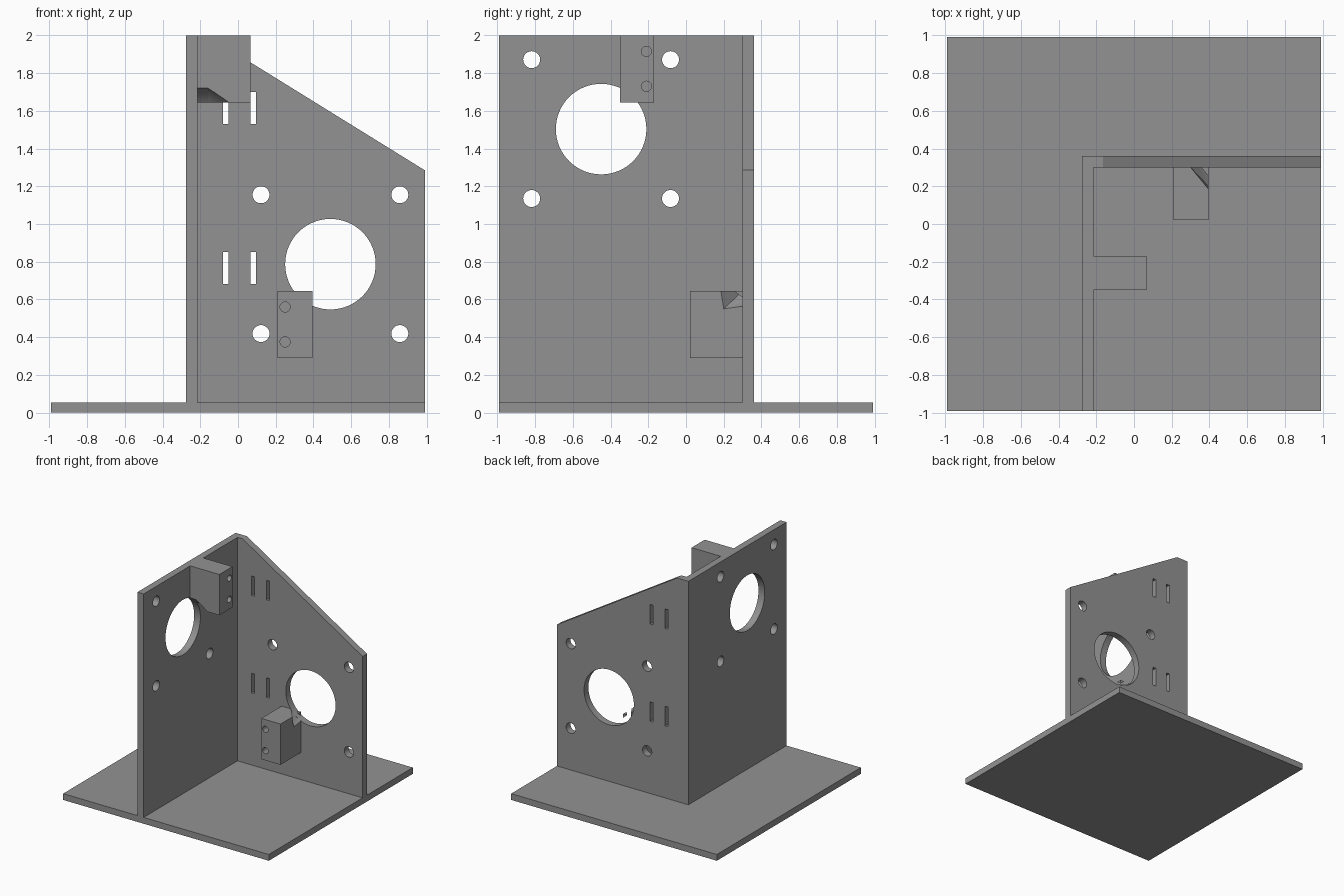
import bpy, bmesh, math
from mathutils import Matrix, Vector

if "Cube" in bpy.data.objects:
    bpy.data.objects.remove(bpy.data.objects["Cube"])

steel = bpy.data.materials.new("grey")
steel.diffuse_color = (0.29, 0.29, 0.29, 1)
steel.use_nodes = True
steel.node_tree.nodes["Principled BSDF"].inputs["Base Color"].default_value = steel.diffuse_color


def make(name, bm):
    bmesh.ops.recalc_face_normals(bm, faces=bm.faces[:])
    me = bpy.data.meshes.new(name)
    bm.to_mesh(me)
    bm.free()
    me.materials.append(steel)
    ob = bpy.data.objects.new(name, me)
    bpy.context.collection.objects.link(ob)
    return ob


def hull(name, points):
    bm = bmesh.new()
    for p in points:
        bm.verts.new(p)
    bmesh.ops.convex_hull(bm, input=bm.verts[:])
    return make(name, bm)


def box(name, x, y, z):
    return hull(name, [(a, b, c) for a in x for b in y for c in z])


def cone(name, axis, start, end, centre, r1, r2, sides):
    """Round cutter along axis 'X' or 'Y'; centre is (other horizontal, z)."""
    bm = bmesh.new()
    bmesh.ops.create_cone(bm, cap_ends=True, segments=sides, radius1=r1,
                          radius2=r2, depth=end - start)
    mid = (start + end) / 2
    if axis == 'X':
        rot = Matrix.Rotation(math.pi / 2, 4, 'Y')
        pos = (mid, centre[0], centre[1])
    else:
        rot = Matrix.Rotation(-math.pi / 2, 4, 'X')
        pos = (centre[0], mid, centre[1])
    bm.transform(Matrix.Translation(pos) @ rot)
    return make(name, bm)


def cut(target, cutters):
    bpy.context.view_layer.objects.active = target
    for c in cutters:
        mod = target.modifiers.new("cut", 'BOOLEAN')
        mod.operation = 'DIFFERENCE'
        mod.solver = 'EXACT'
        mod.object = c
        bpy.ops.object.modifier_apply(modifier=mod.name)
        bpy.data.objects.remove(c)


def smooth(ob):
    bpy.ops.object.select_all(action='DESELECT')
    ob.select_set(True)
    bpy.context.view_layer.objects.active = ob
    bpy.ops.object.shade_smooth_by_angle(angle=math.radians(30))


def motor_holes(axis, start, end, centre):
    """One large bore with four bolt holes around it."""
    holes = [cone("bore", axis, start, end, centre, 0.24, 0.24, 64)]
    for i in (-1, 1):
        for k in (-1, 1):
            c = (centre[0] + 0.368 * i, centre[1] + 0.368 * k)
            holes.append(cone("bolt_hole", axis, start, end, c, 0.045, 0.045, 32))
    return holes


T = 0.055                       # base thickness
XO, XI = -0.275, -0.215         # side wall outer and inner faces
YI, YO = 0.30, 0.36             # back wall inner and outer faces
SIDE_BORE, BACK_BORE = (-0.45, 1.503), (0.49, 0.787)

# base plate
box("base_plate", (-0.99, 0.99), (-0.99, 0.99), (0, T))

# tall side wall
side = box("side_wall", (XO, XI), (-0.99, YO), (T, 2))
cut(side, motor_holes('X', XO - 0.1, XI + 0.1, SIDE_BORE))

# back wall with sloping top
outline = [(XI, T), (0.99, T), (0.99, 1.285), (-0.165, 2), (XI, 2)]
back = hull("back_wall", [(x, y, z) for x, z in outline for y in (YI, YO)])
slots = [box("slot", (x, x + 0.03), (YI - 0.1, YO + 0.1), (z, z + 0.17))
         for x in (-0.08, 0.065) for z in (0.682, 1.53)]
cut(back, motor_holes('Y', YI - 0.1, YO + 0.1, BACK_BORE) + slots)

# upper block on the side wall, relieved around the bore
upper = box("upper_block", (XI, 0.065), (-0.35, -0.17), (1.645, 2))
cut(upper, [cone("relief", 'X', XI - 0.05, -0.16, SIDE_BORE, 0.24, 0.24, 64),
            cone("taper", 'X', -0.1601, 0.0, SIDE_BORE, 0.24, 0.145, 64)]
    + [cone("screw", 'X', -0.08, 0.1, (-0.21, z), 0.027, 0.027, 24)
       for z in (1.915, 1.73)])

# lower block on the back wall, with its corner relieved at the bore
lower = box("lower_block", (0.21, 0.395), (0.02, YI), (0.29, 0.645))
notch = [Vector(p) for p in ((0.30, YI, 0.645), (0.345, YI, 0.595),
                             (0.395, YI, 0.567), (0.395, 0.20, 0.55),
                             (0.395, 0.185, 0.645))]
pts = notch + [p + Vector((0, 0.02, 0)) for p in notch[:3]]
pts += [p + Vector((0.05, 0, 0)) for p in notch[2:]]
pts += [p + Vector((0, 0, 0.05)) for p in (notch[0], notch[4])]
cut(lower, [hull("notch", pts)]
    + [cone("screw", 'Y', -0.05, 0.16, (0.25, z), 0.027, 0.027, 24)
       for z in (0.56, 0.375)])

for ob in (side, back, upper, lower):
    smooth(ob)
